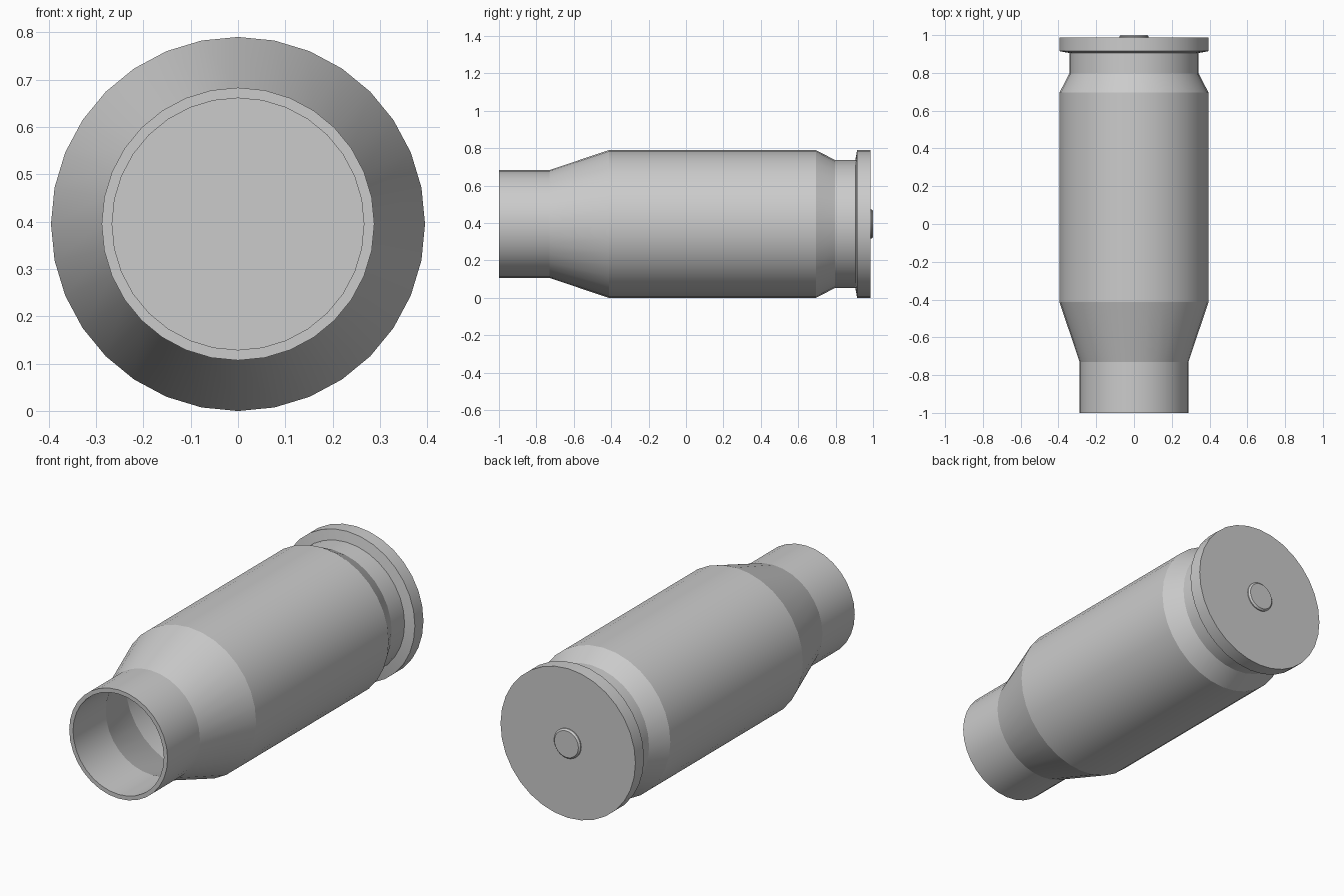
import bpy, bmesh, math

if "Cube" in bpy.data.objects:
    bpy.data.objects.remove(bpy.data.objects["Cube"])

SIDES = 32
AXIS_Z = 0.395


def lathe(name, profile, cap_start=False, cap_end=True):
    """Revolve (y, radius) points about a line parallel to the y axis."""
    bm = bmesh.new()
    rings = []
    for y, r in profile:
        ring = []
        for i in range(SIDES):
            a = 2 * math.pi * i / SIDES
            ring.append(bm.verts.new((r * math.cos(a), y, AXIS_Z + r * math.sin(a))))
        rings.append(ring)
    for a, b in zip(rings, rings[1:]):
        for i in range(SIDES):
            j = (i + 1) % SIDES
            bm.faces.new((a[i], b[i], b[j], a[j]))
    if cap_start:
        bm.faces.new(rings[0])
    if cap_end:
        bm.faces.new(rings[-1][::-1])
    mesh = bpy.data.meshes.new(name)
    bm.to_mesh(mesh)
    bm.free()
    obj = bpy.data.objects.new(name, mesh)
    bpy.context.collection.objects.link(obj)
    bpy.ops.object.select_all(action='DESELECT')
    obj.select_set(True)
    bpy.context.view_layer.objects.active = obj
    return obj


# Hollow case: neck, shoulder, body, extraction groove, rim and closed base
case = lathe("case", [
    (-1.0, 0.288), (-0.73, 0.288), (-0.413, 0.395), (0.695, 0.395),
    (0.797, 0.342), (0.905, 0.342), (0.915, 0.395), (0.987, 0.395)])
wall = case.modifiers.new("wall", 'SOLIDIFY')
wall.thickness = 0.022
wall.offset = -1
wall.use_even_offset = True
bpy.ops.object.modifier_apply(modifier="wall")
bpy.ops.object.shade_smooth_by_angle(angle=math.radians(15))

# Primer disc standing slightly proud of the base
lathe("primer", [(0.97, 0.078), (0.992, 0.078), (1.0, 0.07)], cap_start=True)
bpy.ops.object.shade_smooth_by_angle(angle=math.radians(15))
